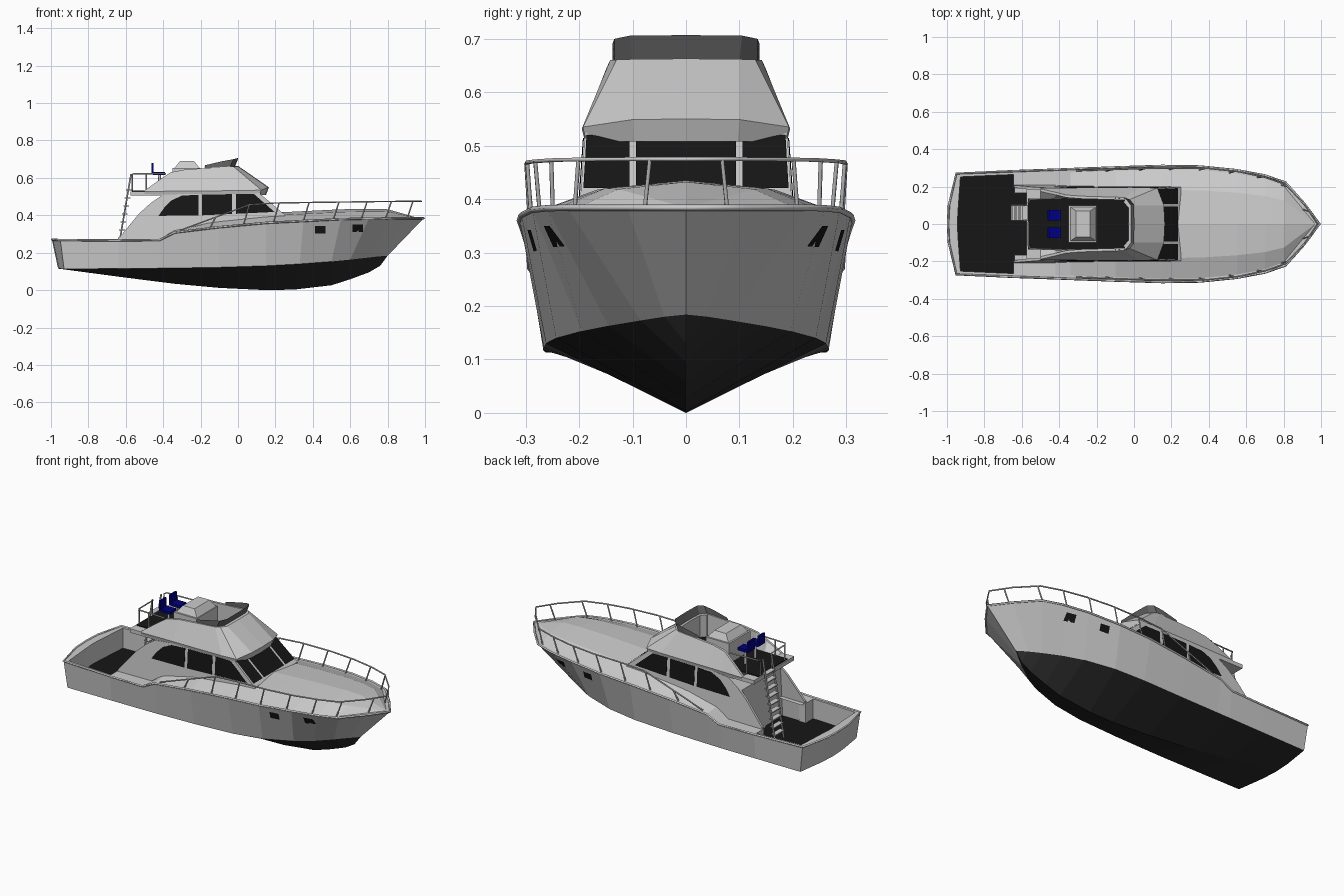
import bpy, bmesh
from mathutils import Vector
from mathutils.bvhtree import BVHTree

if "Cube" in bpy.data.objects:
    bpy.data.objects.remove(bpy.data.objects["Cube"])


def material(name, r, g, b):
    m = bpy.data.materials.new(name)
    m.diffuse_color = (r, g, b, 1)
    m.use_nodes = True
    m.node_tree.nodes["Principled BSDF"].inputs["Base Color"].default_value = m.diffuse_color
    return m


BLACK = material("black", .008, .008, .008)
BOTTOM = material("bottom_paint", .025, .025, .025)
BLUE = material("blue", .0, .0, .22)
SMOKE = material("smoke", .13, .13, .13)


def add(name, verts, faces, mat=None, mirror=True):
    """Mesh object, optionally mirrored across the centreline."""
    bm = bmesh.new()
    vs = [bm.verts.new(v) for v in verts]
    for f in faces:
        bm.faces.new([vs[i] for i in f])
    bmesh.ops.remove_doubles(bm, verts=bm.verts, dist=1e-5)
    bmesh.ops.recalc_face_normals(bm, faces=bm.faces)
    me = bpy.data.meshes.new(name)
    bm.to_mesh(me)
    bm.free()
    ob = bpy.data.objects.new(name, me)
    bpy.context.collection.objects.link(ob)
    if mat:
        me.materials.append(mat)
    if mirror:
        m = ob.modifiers.new("mirror", 'MIRROR')
        m.use_axis = (False, True, False)
    return ob


def loft(name, rows, mat=None):
    n = len(rows[0])
    faces = [(i*n+j, i*n+j+1, (i+1)*n+j+1, (i+1)*n+j)
             for i in range(len(rows)-1) for j in range(n-1)]
    return add(name, [p for r in rows for p in r], faces, mat)


def box(name, x, y, z, mat=None, mirror=False, taper=(0, 0)):
    tx, ty = taper
    v = [(a, b, z[0]) for a, b in ((x[0], y[0]), (x[1], y[0]), (x[1], y[1]), (x[0], y[1]))]
    v += [(a, b, z[1]) for a, b in ((x[0]+tx, y[0]+ty), (x[1]-tx, y[0]+ty),
                                    (x[1]-tx, y[1]-ty), (x[0]+tx, y[1]-ty))]
    f = [(3, 2, 1, 0), (4, 5, 6, 7)] + [(i, (i+1) % 4, (i+1) % 4+4, i+4) for i in range(4)]
    return add(name, v, f, mat, mirror)


def tubes(name, paths, r=.004, res=1):
    cu = bpy.data.curves.new(name, 'CURVE')
    cu.dimensions = '3D'
    cu.bevel_depth, cu.bevel_resolution, cu.use_fill_caps = r, res, True
    for path in paths:
        s = cu.splines.new('POLY')
        s.points.add(len(path)-1)
        for p, c in zip(s.points, path):
            p.co = (*c, 1)
    ob = bpy.data.objects.new(name, cu)
    bpy.context.collection.objects.link(ob)
    return ob


def flip(path):
    return [(x, -y, z) for x, y, z in path]


def cabin_y(z):
    return .205-.07*(z-.3)


def side_panel(name, outline, thick, off=0, mat=None):
    """Plate following the leaning cabin side, from an x-z outline."""
    n = len(outline)
    v = [(x, cabin_y(z)+off, z) for x, z in outline]
    v += [(x, max(0, cabin_y(z)+off-thick), z) for x, z in outline]
    f = [tuple(range(n))] + [(i, (i+1) % n, (i+1) % n+n, i+n) for i in range(n)]
    if thick < .1:
        f.append(tuple(range(2*n-1, n-1, -1)))
    return add(name, v, f, mat)


# Hull stations: sheer x,y,z / chine x,y,z / keel x,z
ST = [(-.995, 0, .27, -.962, 0, .115, -.962, .115),
      (-.99, .1, .27, -.956, .1, .115, -.962, .115),
      (-.95, .27, .268, -.93, .262, .113, -.962, .115),
      (-.64, .283, .266, -.64, .265, .115, -.64, .072),
      (-.42, .291, .268, -.42, .267, .117, -.42, .044),
      (-.34, .294, .308, -.34, .267, .118, -.34, .034),
      (-.1, .303, .337, -.1, .266, .122, -.1, .012),
      (.15, .311, .36, .15, .262, .13, .15, .0),
      (.35, .308, .37, .33, .243, .14, .3, .003),
      (.55, .288, .38, .5, .195, .153, .5, .026),
      (.7, .26, .383, .6, .145, .163, .6, .058),
      (.81, .222, .384, .69, .085, .173, .7, .095),
      (.91, .11, .384, .75, .04, .18, .76, .13),
      (.993, 0, .384, .8, 0, .184, .8, .184)]
sheer = [s[:3] for s in ST]
chine = [s[3:6] for s in ST]
inner = []
for i, (x, y, z) in enumerate(sheer):
    dx = .05 if i < 2 else .022 if i == 2 else -.025*max(0, x-.7)/.3
    inner.append((x+dx, max(0, y-.018), z))
loft("hull_bottom", [[(s[6], 0, s[7]), c] for s, c in zip(ST, chine)], BOTTOM)
topsides = loft("hull_topsides", [[c, s, i] for c, s, i in zip(chine, sheer, inner)])
tubes("rub_rail", [sheer+flip(sheer)[::-1]], .006, 0)

# Crowned deck
crown, middle = [], []
for x, y, z in inner:
    h = 0 if x < -.4 else .02 if x < -.3 else .052*min(1, y/.22)
    middle.append((x, y*.62, z+h*.72))
    crown.append((x, 0, z+h))
loft("side_deck", list(zip(inner, middle))[3:])
loft("fore_deck", list(zip(middle, crown))[5:])

# Cockpit
FLOOR = .15
base = [(x, y, FLOOR) for x, y, z in inner[:4]]
loft("cockpit_lining", list(zip(inner[:4], base)))
loft("cockpit_floor", [[p, (p[0], 0, FLOOR)] for p in base] +
     [[(-.49, .2, FLOOR), (-.49, 0, FLOOR)]], BLACK)
box("deck_end", (-.645, -.6), (.195, .266), (FLOOR, .266), mirror=True)

# Portholes projected on the hull side
bm = bmesh.new()
bm.from_mesh(topsides.data)
tree = BVHTree.FromBMesh(bm)
for k, (px, pz) in enumerate(((.44, .322), (.64, .33))):
    quad = []
    for a, b in ((-.028, -.02), (.028, -.018), (.028, .02), (-.028, .02)):
        hit = tree.ray_cast(Vector((px+a, 1, pz+b)), Vector((0, -1, 0)))[0]
        quad.append((px+a, hit.y+.004, pz+b))
    add(f"porthole_{k}", quad, [(0, 1, 2, 3)], BLACK)
bm.free()

# Cabin
side_panel("cabin_body", [(-.49, .15), (-.49, .445), (-.41, .505), (-.3, .515),
                          (.11, .522), (.232, .418), (.25, .405), (.25, .3)], 1)
side_panel("cabin_wing", [(-.645, .15), (-.64, .275), (-.53, .408), (-.47, .463),
                          (-.41, .505), (-.41, .4), (-.485, .15)], .014)
for k, o in enumerate(([(-.425, .397), (-.395, .44), (-.355, .48), (-.3, .505), (-.21, .51), (-.21, .4)],
                       [(-.192, .4), (-.192, .511), (-.032, .513), (-.032, .407)],
                       [(-.012, .408), (-.012, .514), (.085, .514), (.195, .418)])):
    side_panel(f"side_window_{k}", o, .002, .003, BLACK)
for name, y0, y1, m in (("windscreen_centre", -.094, .094, False), ("windscreen_side", .106, .186, True)):
    add(name, [(.236, y0, .421), (.236, y1+.006*m, .421), (.118, y1, .522), (.118, y0, .522)],
        [(0, 1, 2, 3)], BLACK, m)

# Flybridge: skirt, sloping coaming and inner lining
# skirt x,y / upper skirt z / top x,y,z
BR = [(-.5, .192, .527, -.5, .188, .532),
      (-.43, .193, .528, -.42, .17, .59),
      (-.37, .193, .529, -.36, .155, .63),
      (-.29, .194, .53, -.28, .149, .645),
      (.03, .195, .532, -.05, .142, .66),
      (.125, .193, .535, -.025, .13, .661),
      (.16, .1, .549, .0, .1, .662),
      (.165, 0, .55, .002, 0, .663)]
rows = []
for x, y, z, tx, ty, tz in BR:
    fx = tx-.03 if x > .1 else tx
    iy = max(0, ty-.014)
    rows.append([(x-.015*(x > .1), y*.97, .508), (x, y, z), (tx, ty, tz),
                 (fx, iy, tz), (fx, min(iy, .135), .53)])
loft("flybridge_coaming", rows)
box("flybridge_slab", (-.575, .12), (-.188, .188), (.505, .528))
box("flybridge_floor", (-.568, -.03), (-.136, .136), (.526, .533), BLACK)
wind = [((-.18, .136, .655), (-.175, .136, .668)), ((-.09, .138, .64), (-.08, .138, .69)),
        ((-.05, .134, .645), (-.025, .134, .7)), ((-.02, .1, .655), (0, .105, .706)),
        ((-.018, 0, .655), (.002, 0, .707))]
loft("flybridge_windscreen", wind, SMOKE)
box("console", (-.35, -.2), (-.1, .1), (.53, .652))
box("console_top", (-.34, -.205), (-.09, .09), (.652, .69), taper=(.03, .02))

# Helm seats
for s, y in (("left", .047), ("right", -.047)):
    box(f"seat_{s}", (-.455, -.39), (y-.028, y+.028), (.615, .632), BLUE)
    box(f"seat_back_{s}", (-.463, -.452), (y-.028, y+.028), (.62, .68), BLUE)
    tubes(f"seat_post_{s}", [[(-.42, y, .53), (-.42, y, .62)]], .007)

# Flybridge rail
paths = []
for s in (1, -1):
    paths.append([(-.565, s*.115, .53), (-.565, s*.115, .62), (-.555, s*.132, .622), (-.385, s*.138, .622)])
    paths.append([(-.49, s*.134, .53), (-.49, s*.134, .622)])
paths.append([(-.565, -.115, .62), (-.565, .01, .62), (-.565, .01, .53)])
tubes("flybridge_rail", paths)

# Ladder
bot, top = Vector((-.652, 0, .15)), Vector((-.572, 0, .62))
tubes("ladder_sides", [[(bot.x, y, bot.z), (top.x, y, top.z)] for y in (.02, .1)], .005)
for k in range(9):
    p = bot.lerp(top, (k+1)/11)
    box(f"ladder_step_{k}", (p.x-.012, p.x+.018), (.02, .1), (p.z-.003, p.z+.003))

# Bow rail with leaning posts
rail = [(-.31, .285, .32), (.06, .297, .456), (.2, .299, .466), (.4, .297, .469), (.56, .28, .471),
        (.7, .25, .473), (.81, .212, .474), (.91, .105, .475), (.98, 0, .475)]


def along(path, x):
    for a, b in zip(path, path[1:]):
        if a[0] <= x <= b[0]:
            return Vector(a).lerp(Vector(b), (x-a[0])/(b[0]-a[0]))


posts = []
for x in (-.12, .06, .22, .38, .54, .69, .82, .935):
    t, b = along(rail, x), along(inner[3:], x-.03)
    posts.append([tuple(b), tuple(t)])
tubes("bow_rail", [rail+flip(rail)[-2::-1]])
tubes("bow_rail_posts", posts+[flip(p) for p in posts])
